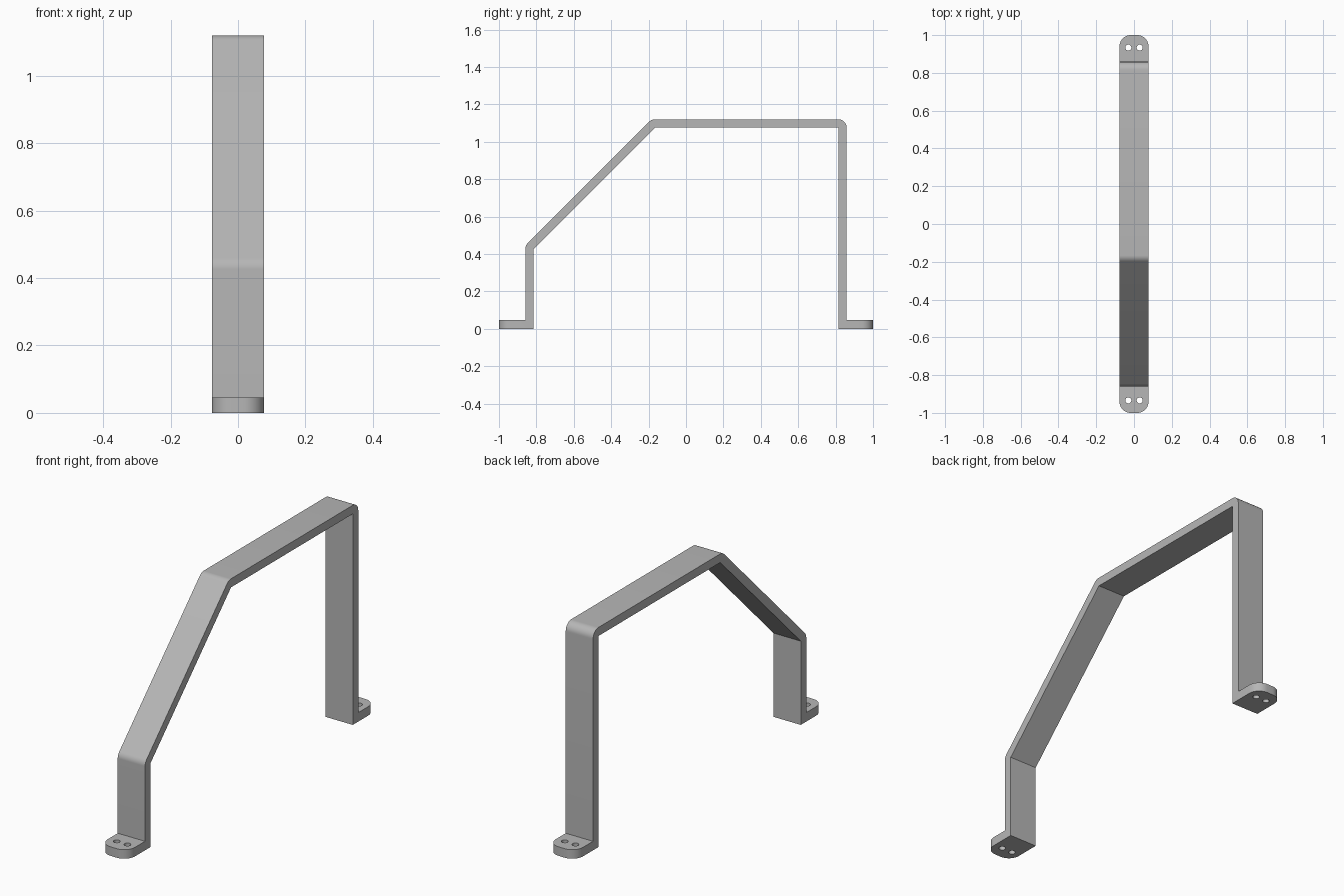
import bpy
import bmesh
from math import sin, cos, pi, radians
from mathutils import Vector

cube = bpy.data.objects.get("Cube")
if cube:
    bpy.data.objects.remove(cube, do_unlink=True)

HALF_WIDTH = 0.077
STRAP = 0.044      # strap thickness
FOOT = 0.046       # foot thickness
LEG = 0.859        # outer face of both legs
TOP = 1.12
FOOT_RADIUS = 0.06
HOLE_RADIUS = 0.016

grey = bpy.data.materials.new("satin grey")
grey.use_nodes = True
colour = (0.47, 0.47, 0.47, 1)
grey.diffuse_color = colour
grey.node_tree.nodes["Principled BSDF"].inputs["Base Color"].default_value = colour


def bend(centre, start, end, steps=10):
    """Outer arc of a bend around its sharp inner corner (angles in degrees)."""
    angles = [radians(start + (end - start) * i / steps) for i in range(steps + 1)]
    return [(centre[0] + STRAP * cos(a), centre[1] + STRAP * sin(a)) for a in angles]


# Side profile (y, z): inner corners of the strap, with a 45 degree front slope
inner = LEG - STRAP
knee = (-inner, 0.427)
rear = (inner, TOP - STRAP)
brow = (knee[0] + rear[1] - knee[1], rear[1])
profile = [(-inner, 0), (-1, 0), (-1, FOOT), (-LEG, FOOT)]
profile += bend(knee, 180, 135) + bend(brow, 135, 90) + bend(rear, 90, 0)
profile += [(LEG, FOOT), (1, FOOT), (1, 0), (inner, 0), rear, brow, knee]

# Extrude the strap across its width
bm = bmesh.new()
face = bm.faces.new([bm.verts.new((-HALF_WIDTH, y, z)) for y, z in profile])
swept = bmesh.ops.extrude_face_region(bm, geom=[face])["geom"]
bmesh.ops.translate(bm, vec=(2 * HALF_WIDTH, 0, 0),
                    verts=[v for v in swept if isinstance(v, bmesh.types.BMVert)])

# Round the outer corners of both feet
corners = [e for e in bm.edges
           if all(abs(v.co.y) > 0.999 for v in e.verts)
           and abs(e.verts[0].co.z - e.verts[1].co.z) > FOOT / 2]
bmesh.ops.bevel(bm, geom=corners, offset=FOOT_RADIUS, segments=10,
                profile=0.5, affect='EDGES')
bmesh.ops.recalc_face_normals(bm, faces=bm.faces)
mesh = bpy.data.meshes.new("bent_handle")
bm.to_mesh(mesh)
bm.free()
handle = bpy.data.objects.new("bent_handle", mesh)
bpy.context.collection.objects.link(handle)
mesh.materials.append(grey)

# Screw holes, two per foot
bm = bmesh.new()
for x in (-0.03, 0.03):
    for y in (-0.934, 0.934):
        made = bmesh.ops.create_cone(bm, cap_ends=True, segments=24, depth=0.2,
                                     radius1=HOLE_RADIUS, radius2=HOLE_RADIUS)
        bmesh.ops.translate(bm, verts=made["verts"], vec=Vector((x, y, 0)))
cut_mesh = bpy.data.meshes.new("screw_hole_cutter")
bm.to_mesh(cut_mesh)
bm.free()
cut_mesh.materials.append(grey)
cutter = bpy.data.objects.new("screw_hole_cutter", cut_mesh)
bpy.context.collection.objects.link(cutter)
cutter.hide_render = True

cut = handle.modifiers.new("screw holes", 'BOOLEAN')
cut.operation = 'DIFFERENCE'
cut.solver = 'EXACT'
cut.object = cutter

bpy.ops.object.select_all(action='DESELECT')
handle.select_set(True)
bpy.context.view_layer.objects.active = handle
bpy.ops.object.modifier_apply(modifier=cut.name)
bpy.data.objects.remove(cutter, do_unlink=True)
bpy.ops.object.shade_smooth_by_angle(angle=radians(30))
